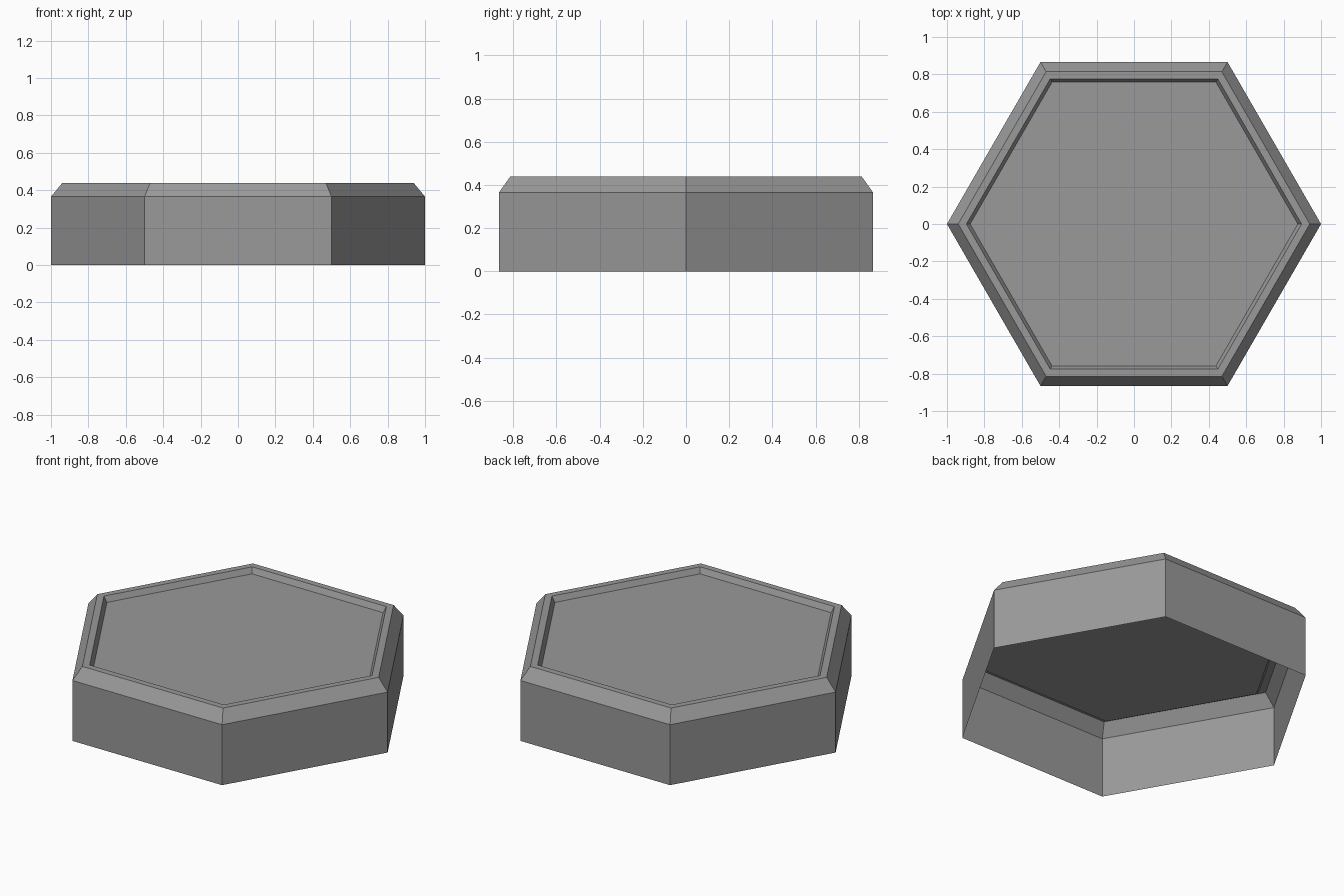
import bpy, bmesh
from math import cos, sin, pi

cube = bpy.data.objects.get("Cube")
if cube:
    bpy.data.objects.remove(cube, do_unlink=True)

# Single flat grey
grey = bpy.data.materials.new("mid_grey")
grey.use_nodes = True
colour = (0.32, 0.32, 0.32, 1)
grey.diffuse_color = colour
grey.node_tree.nodes["Principled BSDF"].inputs["Base Color"].default_value = colour

# Profile from the open base, over the bevelled rim, to the recessed top (radius, height)
SIDES = 6
profile = [(1.0, 0.0), (1.0, 0.365), (0.94, 0.438), (0.896, 0.438), (0.876, 0.405)]

bm = bmesh.new()


def ring(radius, z):
    return [bm.verts.new((radius * cos(2 * pi * i / SIDES),
                          radius * sin(2 * pi * i / SIDES), z)) for i in range(SIDES)]


rings = [ring(r, z) for r, z in profile]

# Walls, bevel, rim and recess edge
for low, high in zip(rings, rings[1:]):
    for i in range(SIDES):
        j = (i + 1) % SIDES
        bm.faces.new((low[i], low[j], high[j], high[i]))

# Recessed top panel; the underside stays open
bm.faces.new(rings[-1])

mesh = bpy.data.meshes.new("hexagonal_tile")
bm.to_mesh(mesh)
bm.free()
mesh.materials.append(grey)
tile = bpy.data.objects.new("hexagonal_tile", mesh)
bpy.context.collection.objects.link(tile)
